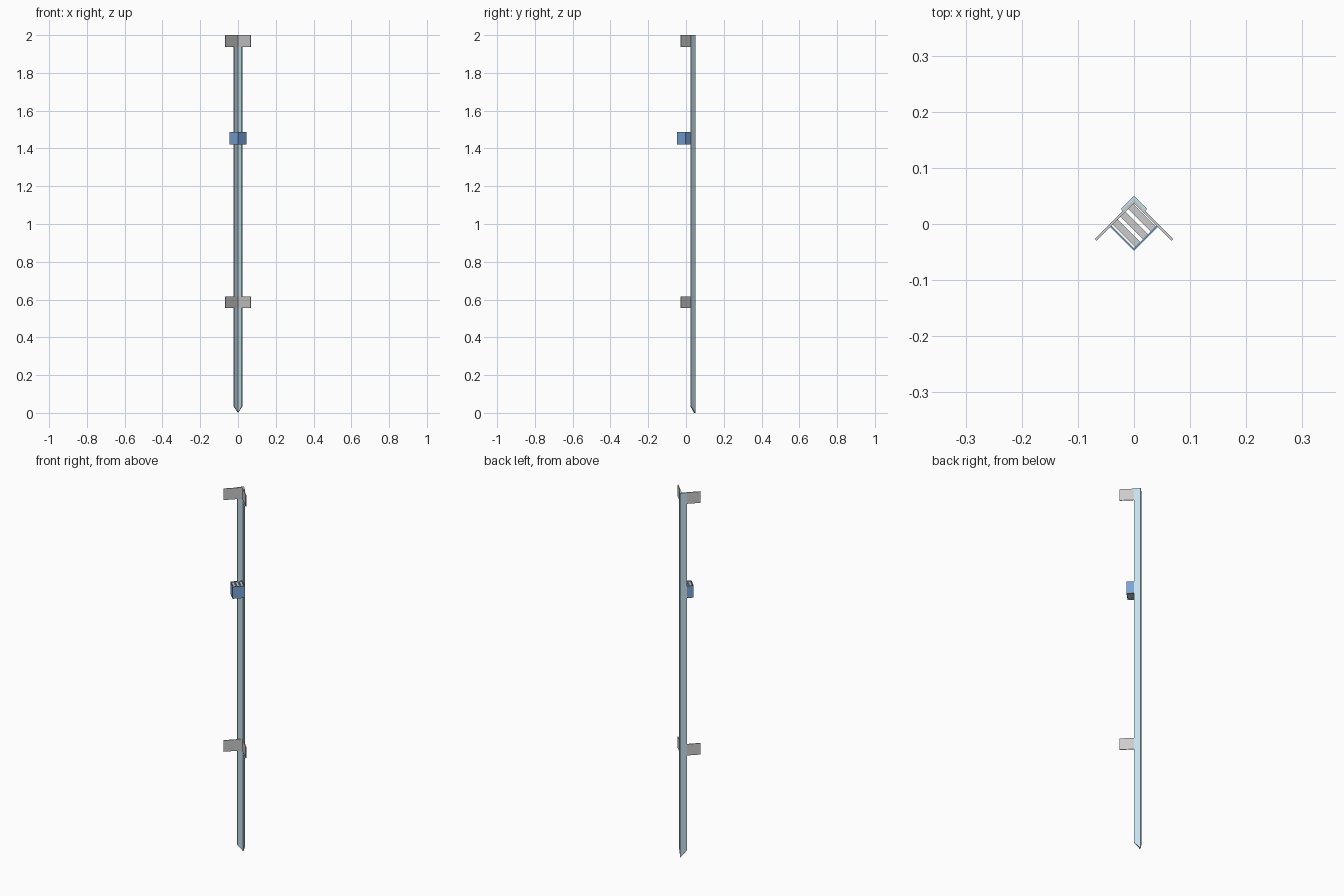
import bpy, bmesh
from mathutils import Matrix
from math import radians

if "Cube" in bpy.data.objects:
    bpy.data.objects.remove(bpy.data.objects["Cube"])


def material(name, rgb):
    m = bpy.data.materials.new(name)
    m.diffuse_color = (*rgb, 1)
    m.use_nodes = True
    m.node_tree.nodes["Principled BSDF"].inputs["Base Color"].default_value = m.diffuse_color
    return m


STEEL = material("pale_steel", (0.56, 0.75, 0.85))
BLUE = material("blue_plastic", (0.2, 0.37, 0.68))

# Local frame: corner at the origin, legs along +x and +y; turned so the corner points back
TURN = Matrix.Translation((0, 0.05, 0)) @ Matrix.Rotation(radians(-135), 4, 'Z')


def extrude(name, outline, z0, z1, mat=None):
    """Prism from a flat outline, placed in the turned frame."""
    bm = bmesh.new()
    face = bm.faces.new([bm.verts.new((x, y, z0)) for x, y in outline])
    top = bmesh.ops.extrude_face_region(bm, geom=[face])["geom"]
    for v in top:
        if isinstance(v, bmesh.types.BMVert):
            v.co.z = z1
    bmesh.ops.recalc_face_normals(bm, faces=bm.faces)
    return finish(name, bm, mat)


def finish(name, bm, mat):
    bm.transform(TURN)
    me = bpy.data.meshes.new(name)
    bm.to_mesh(me)
    bm.free()
    if mat:
        me.materials.append(mat)
    ob = bpy.data.objects.new(name, me)
    bpy.context.collection.objects.link(ob)
    return ob


def angle(length, t, o=0.0):
    """L-shaped section with its outer corner at (o, o)."""
    a, b = o + t, o + length
    return [(o, o), (b, o), (b, a), (a, a), (a, b), (o, b)]


def rect(x0, x1, y0, y1):
    return [(x0, y0), (x1, y0), (x1, y1), (x0, y1)]


# Angle-iron stake, with leg ends cut up to form the point
T, LEG, POINT = 0.005, 0.033, 0.035
stake = extrude("stake", angle(LEG, T), 0, 2, STEEL)
local = TURN.inverted()
for v in stake.data.vertices:
    if v.co.z < 0.01:
        p = local @ v.co
        v.co.z = POINT * (max(p.x, p.y) / LEG if max(p.x, p.y) > 0.02 else 0)

# Two folded brackets inside the angle
for name, z in (("lower_bracket", 0.555), ("upper_bracket", 1.938)):
    extrude(name, angle(0.0985, 0.004, T), z, z + 0.062)

# Open square sleeve
S0, S1, W, Z0, Z1 = T, T + 0.064, 0.003, 1.42, 1.486
I0, I1 = S0 + W, S1 - W
for name, r in (("sleeve_wall_back_a", (S0, S1, S0, I0)), ("sleeve_wall_front_a", (S0, S1, I1, S1)),
                ("sleeve_wall_back_b", (S0, I0, I0, I1)), ("sleeve_wall_front_b", (I1, S1, I0, I1))):
    extrude(name, rect(*r), Z0, Z1, BLUE)

# Three slats across the sleeve
for i in range(3):
    c = (I0 + I1) / 2 + (i - 1) * 0.0195
    extrude(f"slat_{i + 1}", rect(c - 0.0065, c + 0.0065, I0, I1), Z0 + 0.004, Z1 - 0.004)
